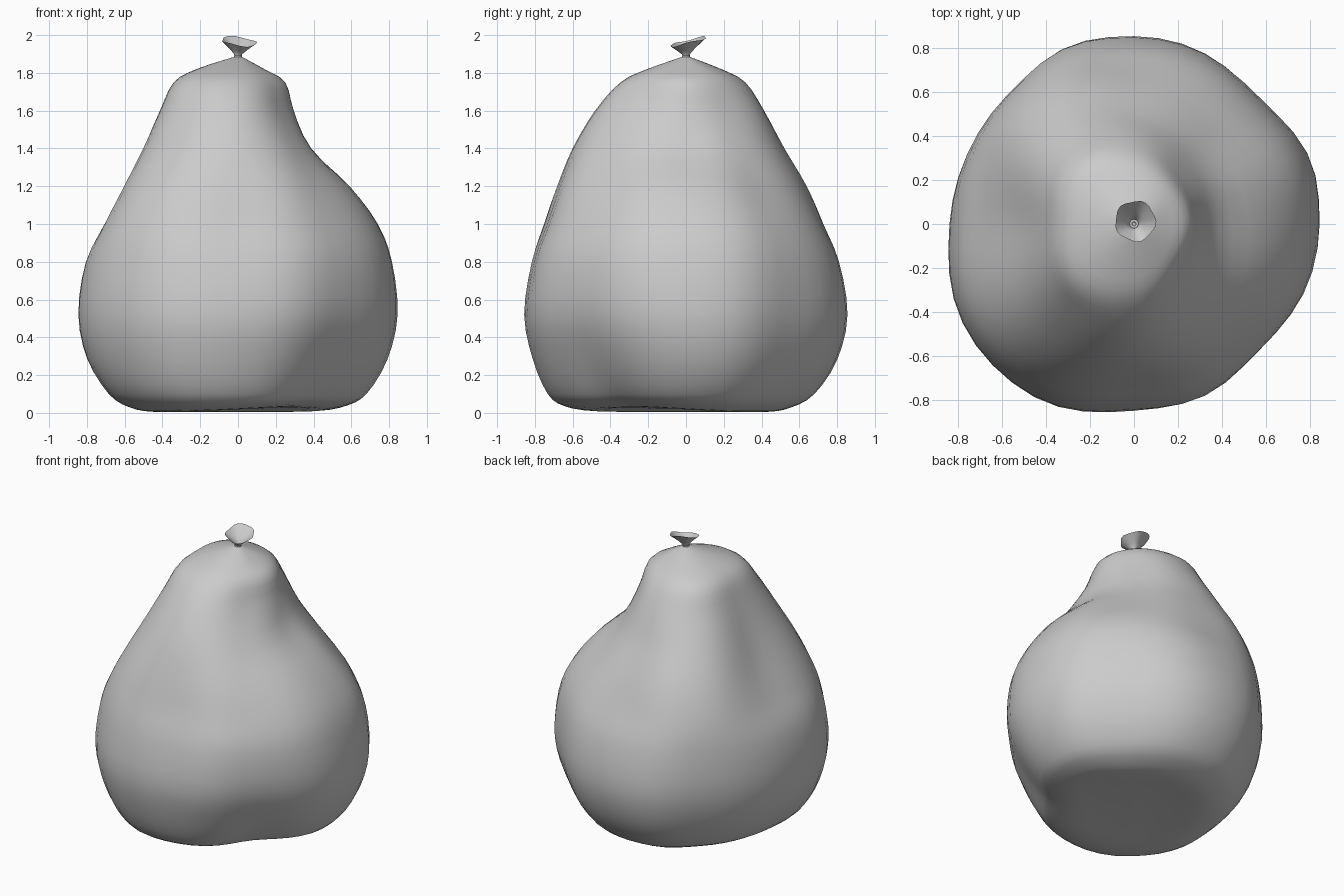
import bpy, bmesh, math

if "Cube" in bpy.data.objects:
    bpy.data.objects.remove(bpy.data.objects["Cube"])

# Bag cross-sections: height, then radii at 0, 45, ... 315 degrees from +x
RINGS = [
    (0.03, (.58, .53, .56, .54, .56, .66, .64, .50)),
    (0.10, (.68, .64, .68, .65, .67, .77, .72, .58)),
    (0.28, (.79, .75, .80, .76, .79, .86, .80, .70)),
    (0.52, (.845, .81, .855, .82, .84, .91, .85, .80)),
    (0.80, (.815, .79, .81, .81, .80, .88, .81, .80)),
    (1.00, (.74, .71, .72, .77, .69, .82, .74, .73)),
    (1.20, (.59, .56, .62, .69, .58, .72, .675, .62)),
    (1.40, (.38, .41, .50, .58, .49, .60, .595, .47)),
    (1.60, (.295, .31, .40, .46, .41, .48, .475, .33)),
    (1.75, (.25, .25, .30, .37, .34, .38, .34, .26)),
    (1.82, (.14, .16, .18, .22, .22, .23, .20, .16)),
    (1.885, (.02,) * 8),
]
# Extra fullness of the soft corners halfway between those angles
CORNERS = (.03, .01, .025, 0, .01, .015, .03, .01)
SEG, SUB = 48, 3


def spline(a, b, c, d, t):
    return 0.5 * (2 * b + (c - a) * t + (2 * a - 5 * b + 4 * c - d) * t * t
                  + (3 * b - a - 3 * c + d) * t ** 3)


def around(radii, j, z):
    u = j / SEG * len(radii)
    i = int(u)
    r = spline(*(radii[(i + k) % len(radii)] for k in (-1, 0, 1, 2)), u - i)
    fade = max(0, min(1, (1.7 - z) / .5))
    return r * (1 + fade * CORNERS[i] * math.sin(math.pi * (u - i)) ** 2)


def lift(j, z):
    # the underside rises a little towards the front right
    c = max(0, math.cos(math.tau * (j / SEG - .875)))
    return .035 * c * c * max(0, 1 - z / .1)


def skin(name, loops, cap=None):
    bm = bmesh.new()
    rows = [[bm.verts.new(p) for p in loop] for loop in loops]
    n = len(rows[0])
    for lo, hi in zip(rows, rows[1:]):
        for j in range(n):
            k = (j + 1) % n
            bm.faces.new((lo[j], lo[k], hi[k], hi[j]))
    if cap:
        centre = bm.verts.new(cap)
        for j in range(n):
            bm.faces.new((centre, rows[0][(j + 1) % n], rows[0][j]))
    for f in bm.faces:
        f.smooth = True
    mesh = bpy.data.meshes.new(name)
    bm.to_mesh(mesh)
    bm.free()
    obj = bpy.data.objects.new(name, mesh)
    bpy.context.collection.objects.link(obj)
    return obj


# Bag body, with a slightly hollow underside
base = RINGS[0][1]
under = [(z, s, tuple(r * s for r in base)) for z, s in ((.025, .1), (.018, .45), (.006, .78))]
levels = under + [(z, 1, radii) for z, radii in RINGS]
control = [[(z + s * lift(j, z), around(radii, j, z)) for j in range(SEG)] for z, s, radii in levels]
last = len(control) - 1
loops = []
for s in range(last * SUB + 1):
    i = min(s // SUB, last - 1)
    t = s / SUB - i
    ids = [max(0, min(last, i + k)) for k in (-1, 0, 1, 2)]
    loop = []
    for j in range(SEG):
        z = spline(*(control[k][j][0] for k in ids), t)
        r = max(.015, spline(*(control[k][j][1] for k in ids), t))
        a = math.tau * j / SEG
        loop.append((r * math.cos(a), r * math.sin(a), max(0, z)))
    loops.append(loop)
skin("bag_body", loops, (0, 0, .025))

# Gathered open mouth flaring above the tie, tilted and wavy
mouth = []
for z, r, w in ((1.88, .017, 0), (1.90, .022, .1), (1.925, .045, .5), (1.95, .073, .8), (1.967, .092, 1)):
    loop = []
    for j in range(24):
        a = math.tau * j / 24
        rr = r * (1 + .05 * w * math.cos(5 * a + .6))
        loop.append((rr * math.cos(a) + .006 * w, rr * math.sin(a) + .013 * w,
                     z + w * (.023 * math.sin(a) - .009 * math.cos(a) + .005 * math.cos(3 * a))))
    mouth.append(loop)
skin("bag_mouth", mouth)

# Tie around the neck
bpy.ops.mesh.primitive_torus_add(major_segments=16, minor_segments=8, major_radius=.015,
                                 minor_radius=.007, location=(0, 0, 1.888))
bpy.context.object.name = "neck_tie"
bpy.ops.object.shade_smooth()
